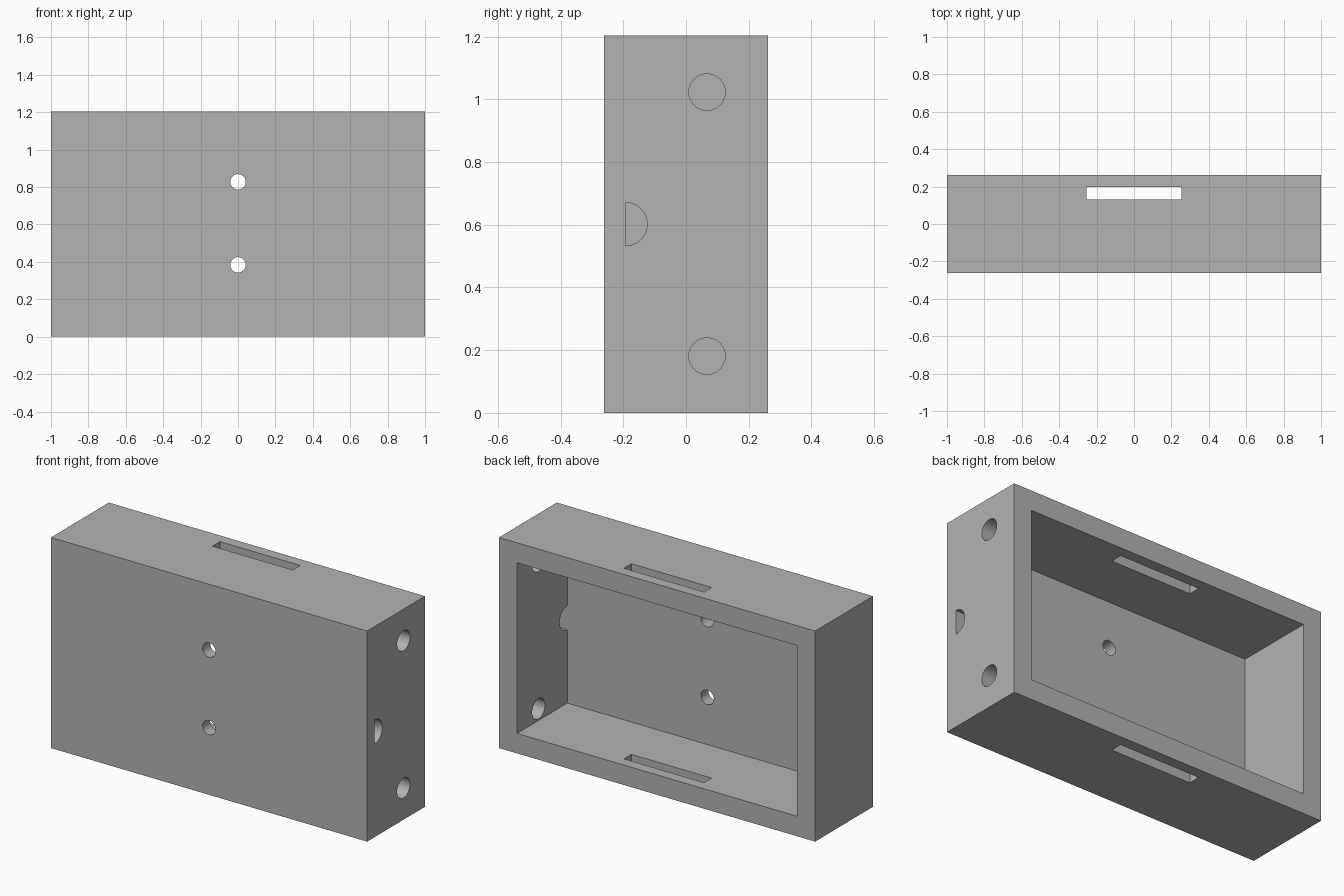
import bpy
import math

W, D, H = 2.0, 0.522, 1.204      # outer size
WALL, FRONT = 0.114, 0.068       # side wall and front panel thickness
FLOOR = -D / 2 + FRONT           # inner face of the front panel
MID = H / 2

if "Cube" in bpy.data.objects:
    bpy.data.objects.remove(bpy.data.objects["Cube"], do_unlink=True)

grey = bpy.data.materials.new("plain_grey")
grey.use_nodes = True
colour = (0.45, 0.45, 0.45, 1)
grey.diffuse_color = colour
grey.node_tree.nodes["Principled BSDF"].inputs["Base Color"].default_value = colour


def box(name, size, centre):
    bpy.ops.mesh.primitive_cube_add(size=1, location=centre)
    ob = bpy.context.object
    ob.name = name
    ob.scale = size
    bpy.ops.object.transform_apply(location=True, rotation=True, scale=True)
    ob.data.materials.append(grey)
    return ob


def rod(name, radius, length, centre, rotation):
    bpy.ops.mesh.primitive_cylinder_add(
        vertices=48, radius=radius, depth=length, location=centre, rotation=rotation)
    ob = bpy.context.object
    ob.name = name
    bpy.ops.object.transform_apply(location=True, rotation=True, scale=True)
    ob.data.materials.append(grey)
    return ob


def cut(target, cutter, operation="DIFFERENCE"):
    mod = target.modifiers.new(cutter.name, "BOOLEAN")
    mod.operation = operation
    mod.solver = "EXACT"
    mod.object = cutter
    bpy.context.view_layer.objects.active = target
    bpy.ops.object.modifier_apply(modifier=mod.name)
    bpy.data.objects.remove(cutter, do_unlink=True)


# Enclosure, open at the back
case = box("enclosure", (W, D, H), (0, 0, MID))
cut(case, box("cavity", (W - 2 * WALL, D, H - 2 * WALL), (0, FLOOR + D / 2, MID)))

# Slots through the top and bottom walls
for z in (0, H):
    cut(case, box("slot", (0.508, 0.068, 0.3), (0, 0.165, z)))

# Mounting holes through the front panel
along_y = (math.radians(90), 0, 0)
for dz in (-0.222, 0.222):
    cut(case, rod("mount_hole", 0.041, 0.2, (0, FLOOR, MID + 0.004 + dz), along_y))

# Round holes through the left wall
along_x = (0, math.radians(90), 0)
for dz in (-0.421, 0.421):
    cut(case, rod("side_hole", 0.058, 0.3, (W / 2, 0.067, MID + dz), along_x))

# Half-round cable opening, flat against the front panel
cable = rod("cable_hole", 0.069, 0.3, (W / 2, FLOOR, MID), along_x)
cut(cable, box("half", (1, 0.4, 1), (W / 2, FLOOR - 0.2, MID)))
cut(case, cable)

# Smooth hole walls, sharp edges
bpy.ops.object.select_all(action="DESELECT")
case.select_set(True)
bpy.context.view_layer.objects.active = case
bpy.ops.object.shade_smooth_by_angle(angle=math.radians(30))
